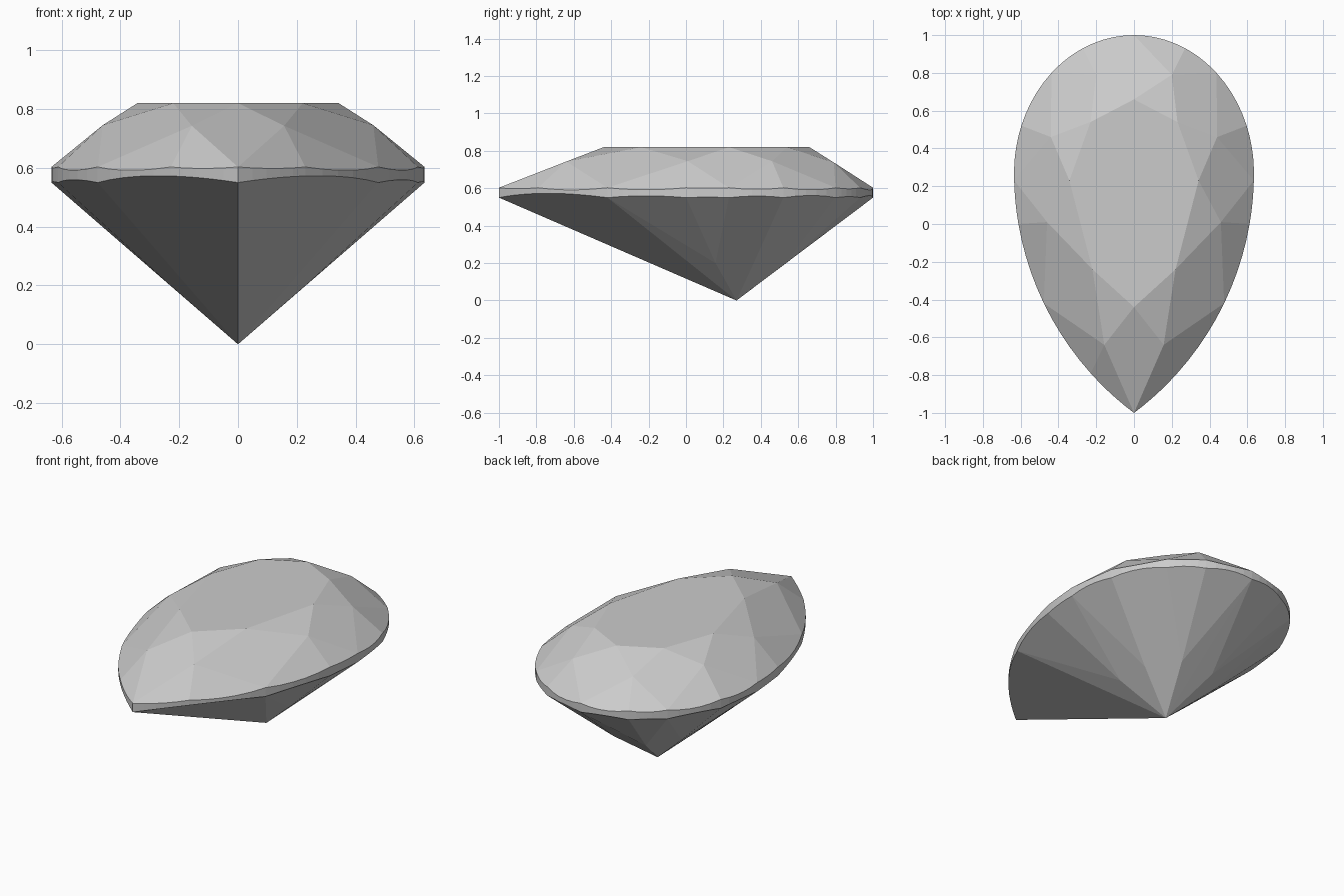
import bpy, bmesh
from math import sin, cos, asin, pi
from mathutils import Vector as V

if "Cube" in bpy.data.objects:
    bpy.data.objects.remove(bpy.data.objects["Cube"])

W, YC, R = 0.635, 0.27, 1.588
PHI = asin(1.27 / R)
ZT, ZB, ZTABLE, N = 0.603, 0.55, 0.82, 5


def outline(s):
    """Right half of the pear outline: s=0 point, s=1 widest, s=2 round end."""
    if s <= 1:
        a = -PHI * (1 - s)
        return max(0, W - R + R * cos(a)) if s > 0 else 0, YC + R * sin(a)
    a = (s - 1) * pi / 2
    return (W * cos(a) if s < 2 else 0), YC + (1 - YC) * sin(a)


def at(s, z):
    return V((*outline(s), z))


def rim(s0, s1, z, a, b, c):
    """Girdle points from s0 to s1, lying on the facet plane through a, b, c."""
    n = (b - a).cross(c - a)
    pts = []
    for i in range(N + 1):
        p = at(s0 + (s1 - s0) * i / N, z)
        pz = a.z - (n.x * (p.x - a.x) + n.y * (p.y - a.y)) / n.z
        p.z = z + 0.75 * (pz - z)
        pts.append(p)
    return pts


tips = [0, 0.515, 0.973, 1.517, 2]
mids = [0.211, 0.816, 1.223, 1.72]
table = [V((x, y, ZTABLE)) for x, y in
         [(0, -.44), (.22, -.24), (.342, .23), (.23, .54), (0, .66)]]
crown = [V(p) for p in [(.157, -.64, .743), (.46, .01, .745), (.44, .46, .745), (.2, .79, .738)]]
culet = V((0, YC, 0))
pav = [None, V((.23, .158, .2)), V((.226, .362, .2)), V((.108, .535, .2))]

faces = []
for k in range(4):
    s0, sm, s1 = tips[k], mids[k], tips[k + 1]
    m = crown[k]
    # star facet
    faces.append([table[k], table[k + 1], m])
    # upper girdle facets
    top = []
    for a, b in ((s0, sm), (sm, s1)):
        r = rim(a, b, ZT, m, at(a, ZT), at(b, ZT))
        faces.append([m] + r)
        top += r if not top else r[1:]
    # lower girdle facets; the pair beside the point is one large facet
    bottom = []
    for a, b in ((s0, sm), (sm, s1)):
        if k == 0:
            r = rim(a, b, ZB, culet, at(s0, ZB), at(s1, ZB))
        else:
            r = rim(a, b, ZB, pav[k], at(a, ZB), at(b, ZB))
            faces.append([pav[k]] + r)
        bottom += r if not bottom else r[1:]
    if k == 0:
        faces.append([culet] + bottom)
    # girdle band
    for i in range(2 * N):
        faces.append([bottom[i], bottom[i + 1], top[i + 1], top[i]])

# crown kites and pavilion mains
for k in range(5):
    T, B = at(tips[k], ZT), at(tips[k], ZB)
    faces.append([table[k]] + ([crown[k - 1]] if k else []) + [T] + ([crown[k]] if k < 4 else []))
    if k:
        faces.append([culet, pav[k - 1], B] if k == 4 else
                     [culet] + ([pav[k - 1]] if k > 1 else []) + [B, pav[k]])

bm = bmesh.new()
for sx in (1, -1):
    for f in faces:
        bm.faces.new([bm.verts.new((p.x * sx, p.y, p.z)) for p in f])
# flat table on top
loop = table + [V((-p.x, p.y, p.z)) for p in table[3:0:-1]]
bm.faces.new([bm.verts.new(p) for p in loop])
bmesh.ops.remove_doubles(bm, verts=bm.verts, dist=1e-4)
bmesh.ops.recalc_face_normals(bm, faces=bm.faces)
mesh = bpy.data.meshes.new("pear_gem")
bm.to_mesh(mesh)
bm.free()
bpy.context.collection.objects.link(bpy.data.objects.new("pear_gem", mesh))
